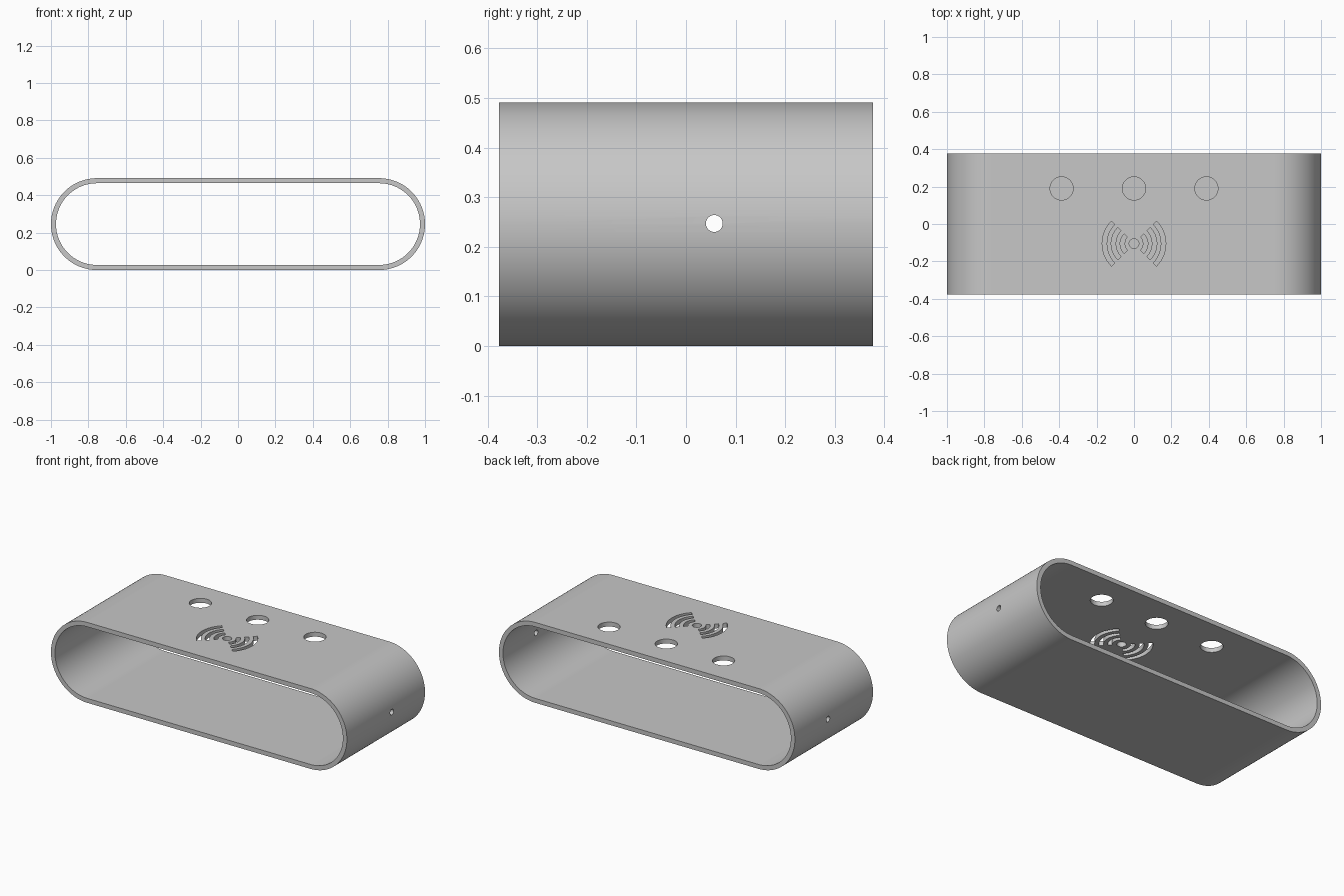
import bpy
import bmesh
from math import sin, cos, pi, radians

cube = bpy.data.objects.get("Cube")
if cube:
    bpy.data.objects.remove(cube, do_unlink=True)

LENGTH, DEPTH, HEIGHT, WALL = 2.0, 0.754, 0.491, 0.027
RADIUS = HEIGHT / 2
STRAIGHT = LENGTH / 2 - RADIUS

grey = bpy.data.materials.new("light grey")
grey.use_nodes = True
colour = (0.57, 0.57, 0.57, 1)
grey.diffuse_color = colour
grey.node_tree.nodes["Principled BSDF"].inputs["Base Color"].default_value = colour


def make_object(name, bm):
    bmesh.ops.recalc_face_normals(bm, faces=bm.faces)
    mesh = bpy.data.meshes.new(name)
    bm.to_mesh(mesh)
    bm.free()
    mesh.materials.append(grey)
    obj = bpy.data.objects.new(name, mesh)
    bpy.context.collection.objects.link(obj)
    return obj


def arc(r, start, end, steps):
    """Points of an arc, both ends included."""
    angles = [start + (end - start) * i / steps for i in range(steps + 1)]
    return [(r * cos(a), r * sin(a)) for a in angles]


def prism(bm, points, low, high, place):
    """Close an outline into a prism; place(u, v, w) gives its position."""
    ends = [[bm.verts.new(place(u, v, w)) for u, v in points] for w in (low, high)]
    for ring in ends:
        bm.faces.new(ring)
    n = len(points)
    for i in range(n):
        j = (i + 1) % n
        bm.faces.new((ends[0][i], ends[0][j], ends[1][j], ends[1][i]))


def stadium(r):
    right = [(x + STRAIGHT, z) for x, z in arc(r, -pi / 2, pi / 2, 48)]
    return right + [(-x, -z) for x, z in right]


# Hollow sleeve: outer and inner stadium loops joined front, back and along the depth
bm = bmesh.new()
loops = []
for r, y in ((RADIUS, -DEPTH / 2), (RADIUS, DEPTH / 2),
             (RADIUS - WALL, DEPTH / 2), (RADIUS - WALL, -DEPTH / 2)):
    loops.append([bm.verts.new((x, y, z + RADIUS)) for x, z in stadium(r)])
count = len(loops[0])
for k in range(4):
    a, b = loops[k], loops[(k + 1) % 4]
    for i in range(count):
        j = (i + 1) % count
        bm.faces.new((a[i], a[j], b[j], b[i]))
body = make_object("speaker_sleeve", bm)

# All openings are gathered in one cutter
bm = bmesh.new()


def top_cut(points, cx, cy):
    prism(bm, points, HEIGHT - 0.1, HEIGHT + 0.1,
          lambda u, v, w: (cx + u, cy + v, w))


def circle(r, steps):
    return arc(r, 0, 2 * pi, steps)[:-1]


# Three round button openings
for x in (-0.387, 0, 0.387):
    top_cut(circle(0.062, 48), x, 0.19)

# Signal symbol: a dot and three curved slots on each side
top_cut(circle(0.026, 32), 0, -0.105)
for middle in (0, pi):
    for inner in (0.05, 0.098, 0.146):
        a, b = middle - radians(45), middle + radians(45)
        outline = arc(inner, a, b, 16) + arc(inner + 0.024, b, a, 16)
        top_cut(outline, 0, -0.105)

# Small round hole in each end
for side in (-1, 1):
    prism(bm, circle(0.017, 32), side * 0.9, side * 1.1,
          lambda u, v, w: (w, 0.057 + u, 0.247 + v))
cutter = make_object("opening_cutter", bm)
cutter.hide_render = True

# Cut the openings, then discard the cutter
cut = body.modifiers.new("openings", 'BOOLEAN')
cut.operation = 'DIFFERENCE'
cut.solver = 'EXACT'
cut.object = cutter
bpy.ops.object.select_all(action='DESELECT')
body.select_set(True)
bpy.context.view_layer.objects.active = body
bpy.ops.object.modifier_apply(modifier=cut.name)
bpy.data.objects.remove(cutter, do_unlink=True)

# Smooth rounded ends with crisp rims
bpy.ops.object.shade_smooth_by_angle(angle=radians(30))
normals = body.modifiers.new("flat_face_normals", 'WEIGHTED_NORMAL')
normals.keep_sharp = True
